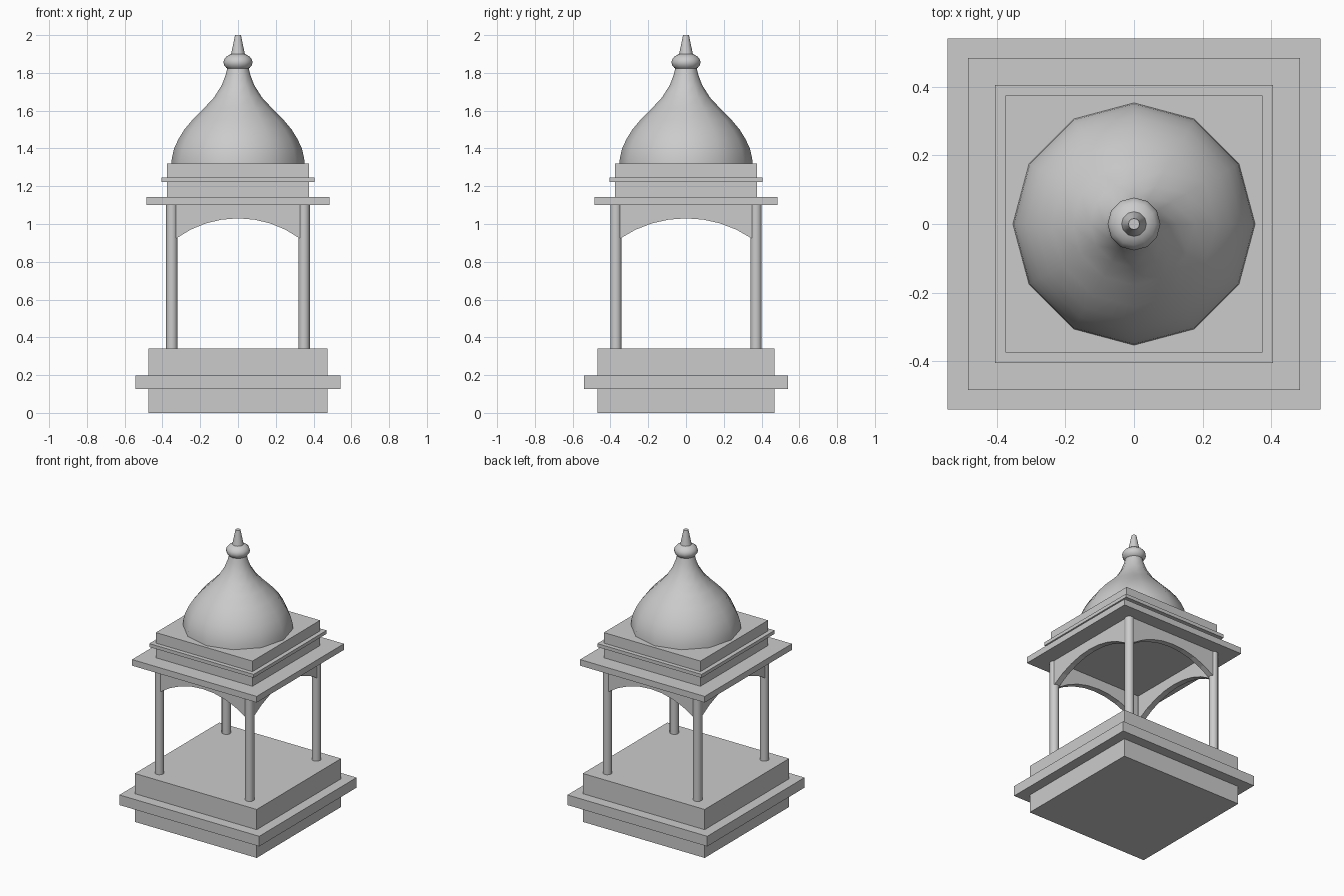
import bpy, bmesh
from math import sin, cos, asin, pi, radians, sqrt

if "Cube" in bpy.data.objects:
    bpy.data.objects.remove(bpy.data.objects["Cube"])

stone = bpy.data.materials.new("pale grey stone")
stone.use_nodes = True
GREY = (0.6, 0.6, 0.6, 1)
stone.diffuse_color = GREY
stone.node_tree.nodes["Principled BSDF"].inputs["Base Color"].default_value = GREY


def finish(name, bm, smooth=None):
    bmesh.ops.recalc_face_normals(bm, faces=bm.faces)
    mesh = bpy.data.meshes.new(name)
    bm.to_mesh(mesh)
    bm.free()
    mesh.materials.append(stone)
    obj = bpy.data.objects.new(name, mesh)
    bpy.context.collection.objects.link(obj)
    if smooth:
        bpy.ops.object.select_all(action='DESELECT')
        obj.select_set(True)
        bpy.context.view_layer.objects.active = obj
        bpy.ops.object.shade_smooth_by_angle(angle=radians(smooth))
    return obj


def slab(name, half_x, half_y, z0, z1):
    bm = bmesh.new()
    bmesh.ops.create_cube(bm, size=1)
    for v in bm.verts:
        v.co.x *= 2 * half_x
        v.co.y *= 2 * half_y
        v.co.z = z1 if v.co.z > 0 else z0
    return finish(name, bm)


def turned(name, profile, sides=12, centre=(0, 0), smooth=50):
    """Closed solid of revolution from (radius, height) points."""
    bm = bmesh.new()
    rings = []
    for r, z in profile:
        rings.append([bm.verts.new((centre[0] + r * cos(2 * pi * i / sides),
                                    centre[1] + r * sin(2 * pi * i / sides), z))
                      for i in range(sides)])
    for low, high in zip(rings, rings[1:]):
        for i in range(sides):
            j = (i + 1) % sides
            bm.faces.new((low[i], low[j], high[j], high[i]))
    bm.faces.new(rings[0][::-1])
    bm.faces.new(rings[-1])
    return finish(name, bm, smooth)


def arch(name, along_x, offset, half_span, half_open,
         spring=0.925, crown=1.03, top=1.1, thick=0.04, steps=8):
    """Panel with a shallow circular arch cut into its underside."""
    rise = crown - spring
    radius = (half_open ** 2 + rise ** 2) / (2 * rise)
    sweep = asin(half_open / radius)
    under = [(-half_span, spring)]
    for i in range(steps + 1):
        a = sweep * (2 * i / steps - 1)
        under.append((radius * sin(a), crown - radius + radius * cos(a)))
    under.append((half_span, spring))
    bm = bmesh.new()
    # Each station holds the outer and inner, lower and upper corners
    stations = []
    for u, z in under:
        ring = []
        for d, h in ((-1, z), (1, z), (1, top), (-1, top)):
            w = offset + d * thick / 2
            ring.append(bm.verts.new((u, w, h) if along_x else (w, u, h)))
        stations.append(ring)
    for a, b in zip(stations, stations[1:]):
        for i in range(4):
            j = (i + 1) % 4
            bm.faces.new((a[i], a[j], b[j], b[i]))
    bm.faces.new(stations[0])
    bm.faces.new(stations[-1])
    return finish(name, bm)


# Stepped base
slab("plinth", 0.473, 0.468, 0, 0.34)
slab("plinth_ledge", 0.543, 0.54, 0.127, 0.198)

# Four round columns joined by arches
COL_X, COL_Y, COL_R = 0.35, 0.371, 0.03
for sy, depth in ((-1, "front"), (1, "back")):
    for sx, side in ((1, "left"), (-1, "right")):
        turned(f"{depth}_{side}_column", [(COL_R, 0.34), (COL_R, 1.1)],
               centre=(sx * COL_X, sy * COL_Y))
    arch(f"{depth}_arch", True, sy * COL_Y, COL_X, COL_X - COL_R + 0.005)
for sx, side in ((1, "left"), (-1, "right")):
    arch(f"{side}_arch", False, sx * COL_X, COL_Y, COL_Y - COL_R + 0.005)

# Roof slabs
slab("eave", 0.484, 0.484, 1.1, 1.143)
slab("dome_block", 0.375, 0.375, 1.143, 1.32)
slab("block_moulding", 0.405, 0.405, 1.222, 1.246)

# Bell-shaped dome, ball and finial
turned("dome", [(0.353, 1.32), (0.35, 1.35), (0.338, 1.4), (0.315, 1.45),
                (0.284, 1.5), (0.24, 1.553), (0.178, 1.615), (0.127, 1.67),
                (0.086, 1.735), (0.065, 1.79), (0.055, 1.83)])
BALL_R, BALL_H, BALL_Z = 0.077, 0.05, 1.856
turned("finial_ball", [(BALL_R * cos(a), BALL_Z + BALL_H * sin(a))
                       for a in (radians(d) for d in range(-72, 73, 18))])
turned("finial_tip", [(0.037, 1.895), (0.016, 2.0)])
